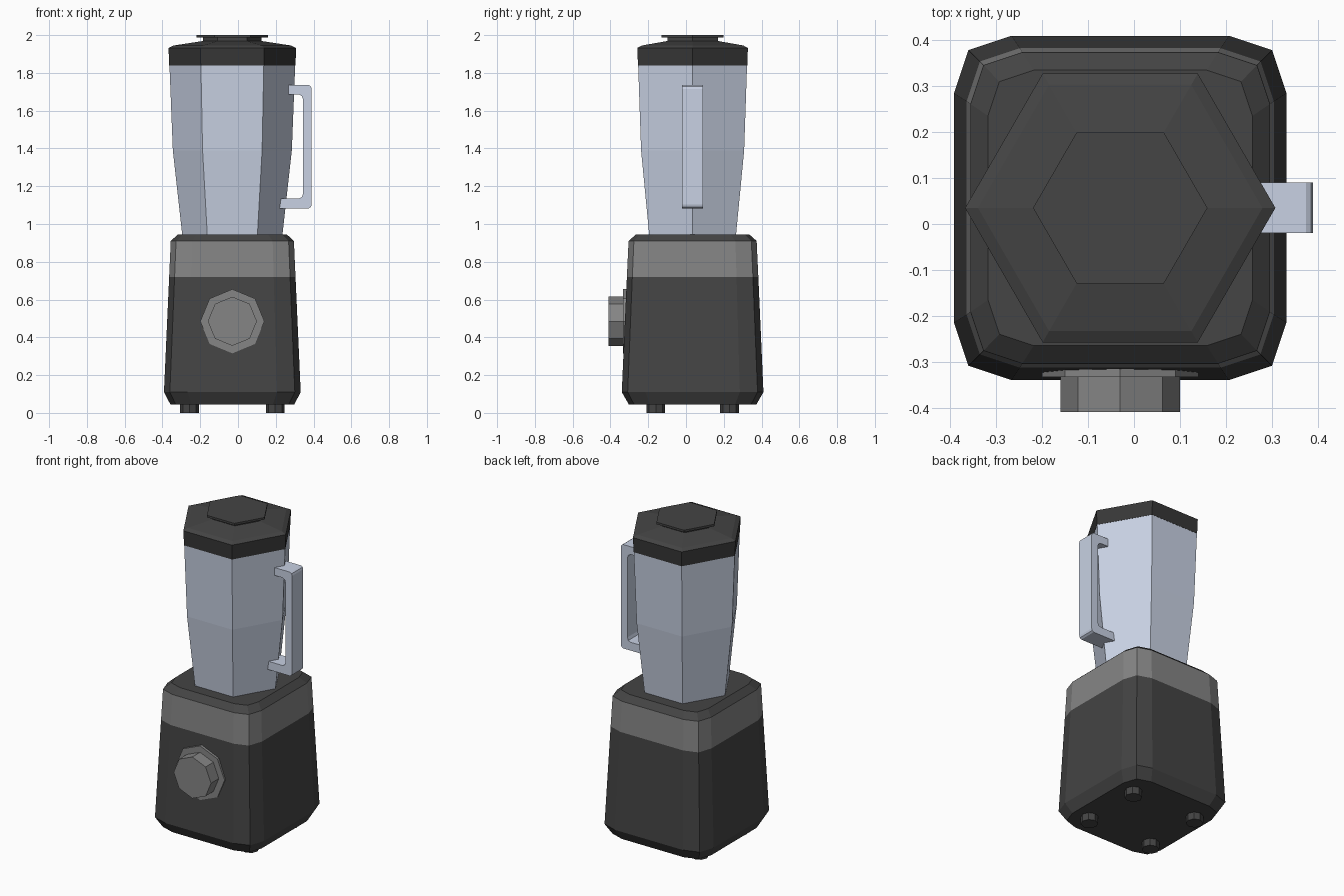
import bpy, bmesh, math
from mathutils import Matrix

if "Cube" in bpy.data.objects:
    bpy.data.objects.remove(bpy.data.objects["Cube"])

CX, CY = -0.03, 0.035          # axis shared by the base, jug and lid


def material(name, r, g, b):
    m = bpy.data.materials.new(name)
    m.diffuse_color = (r, g, b, 1)
    m.use_nodes = True
    m.node_tree.nodes["Principled BSDF"].inputs["Base Color"].default_value = m.diffuse_color
    return m


DARK = material("charcoal plastic", 0.058, 0.058, 0.058)
RIM = material("black rim plastic", 0.038, 0.038, 0.038)
GREY = material("grey plastic", 0.235, 0.235, 0.235)
CLEAR = material("pale blue glass", 0.58, 0.64, 0.77)


def loft(name, rings, mats, band=None):
    """Skin closed rings of points, cap both ends; band(z) picks the material index."""
    bm = bmesh.new()
    loops = [[bm.verts.new(p) for p in ring] for ring in rings]
    n = len(loops[0])
    for a, b in zip(loops, loops[1:]):
        for i in range(n):
            j = (i + 1) % n
            bm.faces.new((a[i], a[j], b[j], b[i]))
    bm.faces.new(loops[0][::-1])
    bm.faces.new(loops[-1])
    bmesh.ops.recalc_face_normals(bm, faces=bm.faces)
    if band:
        for f in bm.faces:
            f.material_index = band(f.calc_center_median().z)
    mesh = bpy.data.meshes.new(name)
    bm.to_mesh(mesh)
    bm.free()
    for m in mats:
        mesh.materials.append(m)
    ob = bpy.data.objects.new(name, mesh)
    bpy.context.collection.objects.link(ob)
    return ob


def ngon(n, r, z):
    return [(r * math.cos(math.tau * i / n), r * math.sin(math.tau * i / n), z)
            for i in range(n)]


def turned(name, n, profile, mats, place, band=None):
    ob = loft(name, [ngon(n, r, z) for r, z in profile], mats, band)
    ob.data.transform(place)
    return ob


def rounded_rect(hx, hy, z):
    """Rectangle with two-segment corners."""
    c = 0.125 * hx / 0.362
    corner = [(hx, hy - c), (hx - c * 0.25, hy - c * 0.25), (hx - c, hy)]
    pts = corner + [(-x, y) for x, y in corner[::-1]]
    pts += [(-x, -y) for x, y in pts]
    return [(CX + x, CY + y, z) for x, y in pts]


# Motor base with a grey band near the top
base_levels = [(0.328, 0.338, 0.045), (0.362, 0.375, 0.11), (0.3345, 0.348, 0.72),
               (0.326, 0.339, 0.91), (0.288, 0.30, 0.945)]
loft("motor_base", [rounded_rect(*l) for l in base_levels], [DARK, GREY],
     lambda z: 1 if 0.72 < z < 0.9 else 0)

# Feet
for sx in (-1, 1):
    for sy in (-1, 1):
        turned("foot", 8, [(0.05, 0), (0.05, 0.06)], [DARK],
               Matrix.Translation((CX + sx * 0.227, CY + sy * 0.195, 0)))

# Control dial: back plate and knob, facing the front
dial = Matrix.Translation((CX, 0, 0.485)) @ Matrix.Rotation(math.pi / 2, 4, 'X')
turned("dial_plate", 8, [(0.17, 0.31), (0.17, 0.333)], [GREY], dial)
turned("dial_knob", 8, [(0.13, 0.32), (0.13, 0.41)], [GREY], dial)

# Hexagonal jug and lid
axis = Matrix.Translation((CX, CY, 0))
turned("jug", 6, [(0.265, 0.94), (0.315, 1.39), (0.333, 1.845)], [CLEAR], axis)
turned("lid", 6, [(0.334, 1.84), (0.338, 1.932), (0.31, 1.945), (0.16, 1.968)],
       [DARK, RIM], axis, lambda z: 1 if z < 1.9 else 0)
turned("lid_cap", 6, [(0.155, 1.96), (0.155, 1.987), (0.19, 1.987), (0.19, 2.0)],
       [DARK], axis)

# Handle: a C-shaped profile extruded across y
side = [(0.268, 1.735), (0.375, 1.735), (0.386, 1.728), (0.39, 1.715),
        (0.39, 1.103), (0.386, 1.09), (0.375, 1.083), (0.22, 1.083),
        (0.228, 1.135), (0.322, 1.135), (0.338, 1.142), (0.344, 1.16),
        (0.344, 1.66), (0.338, 1.677), (0.322, 1.686), (0.268, 1.686)]
loft("handle", [[(x, y, z) for x, z in side] for y in (CY - 0.055, CY + 0.055)], [CLEAR])
